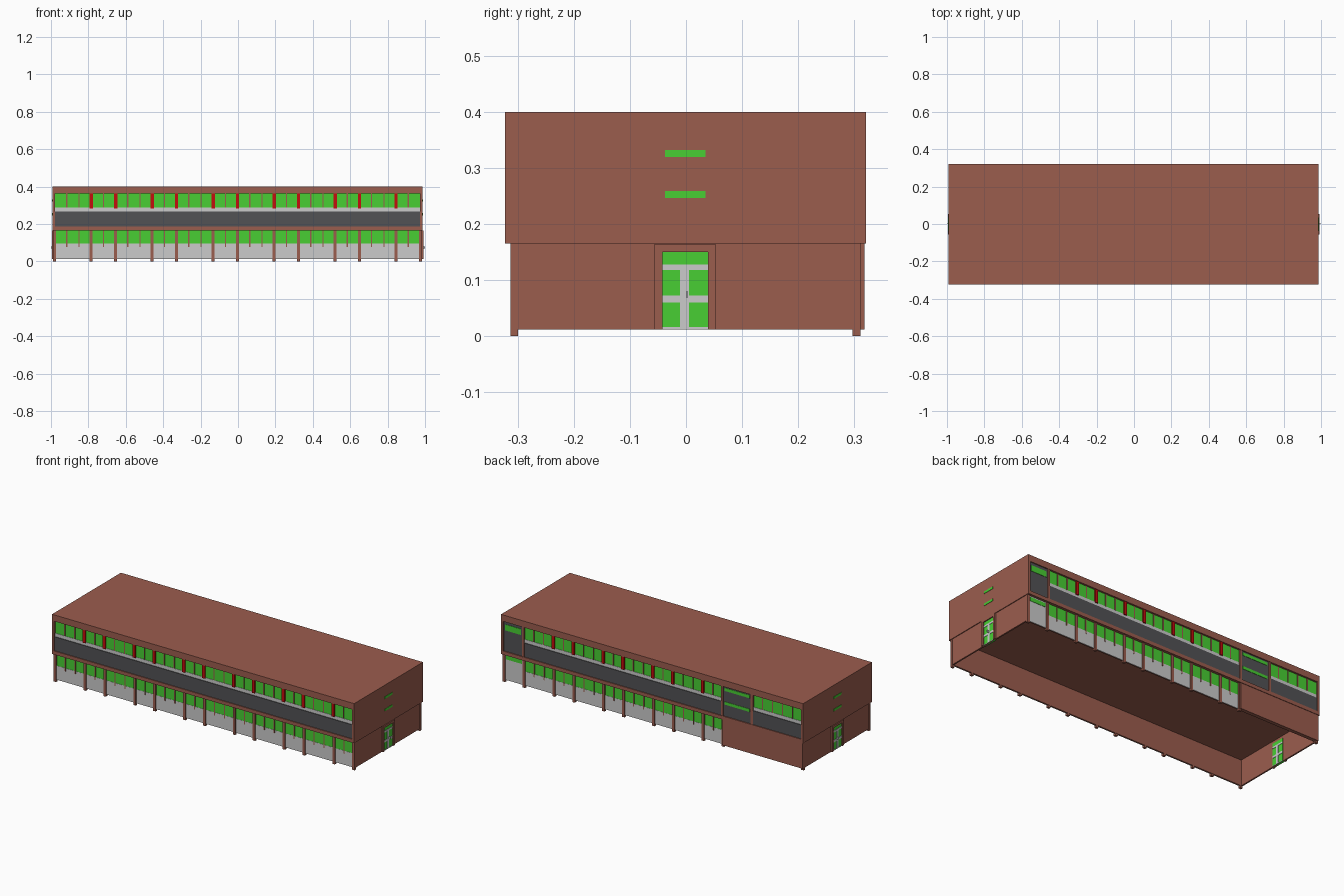
import bpy, bmesh
from mathutils import Matrix

if "Cube" in bpy.data.objects:
    bpy.data.objects.remove(bpy.data.objects["Cube"])

def material(name, r, g, b):
    m = bpy.data.materials.new(name)
    m.diffuse_color = (r, g, b, 1)
    m.use_nodes = True
    m.node_tree.nodes["Principled BSDF"].inputs["Base Color"].default_value = m.diffuse_color
    return m

BRICK = material("brick brown", 0.33, 0.109, 0.076)
GREEN = material("green glass", 0.065, 0.62, 0.034)
RED = material("red bar", 0.55, 0.004, 0.004)
LIGHT = material("light grey", 0.60, 0.60, 0.60)
DARK = material("dark grey", 0.085, 0.085, 0.09)

XC, YC = -0.0025, -0.001          # centre of the main block
HX, HY = 0.9895, 0.322            # half sizes of the main block
PITCH = 0.0652                    # window spacing

def gx(i):
    return XC + (i - 15) * PITCH

def part(name, mat, boxes):
    """One object made of boxes (x0, x1, y0, y1, z0, z1)."""
    bm = bmesh.new()
    for x0, x1, y0, y1, z0, z1 in boxes:
        c = Matrix.Translation(((x0 + x1) / 2, (y0 + y1) / 2, (z0 + z1) / 2))
        s = Matrix.Diagonal((abs(x1 - x0), abs(y1 - y0), abs(z1 - z0), 1))
        bmesh.ops.create_cube(bm, size=1, matrix=c @ s)
    me = bpy.data.meshes.new(name)
    bm.to_mesh(me)
    bm.free()
    me.materials.append(mat)
    bpy.context.collection.objects.link(bpy.data.objects.new(name, me))

# Upper storey: core plus projecting rims that leave the long sides recessed
CORE = 0.309
part("upper_block", BRICK, [(XC - HX, XC + HX, YC - CORE, YC + CORE, 0.165, 0.4)])
for side, s in (("front", -1), ("back", 1)):
    y0, y1 = YC + s * CORE, YC + s * HY
    part(side + "_rim", BRICK, [
        (XC - HX, XC + HX, y0, y1, 0.362, 0.4),
        (XC - HX, XC + HX, y0, y1, 0.165, 0.186),
        (XC - HX, XC - HX + 0.014, y0, y1, 0.186, 0.362),
        (XC + HX - 0.014, XC + HX, y0, y1, 0.186, 0.362)])

XL, XR = XC - HX + 0.014, XC + HX - 0.014
POSTS = [i for i in range(31) if i % 5 in (0, 3)]

def facade(side, s, spans, red, lower_from):
    """Windows, panels, bars and posts of one long side."""
    def box(a, b, d0, d1, z0, z1):
        return (a, b, YC + s * d0, YC + s * d1, z0, z1)

    def bar(i, w, d0, d1, z0, z1):
        return box(gx(i) - w, gx(i) + w, d0, d1, z0, z1)

    # upper band
    part(side + "_upper_glass", GREEN, [box(a, b, CORE, 0.311, 0.288, 0.362) for a, b in spans])
    part(side + "_sill_strip", LIGHT, [box(a, b, CORE, 0.313, 0.268, 0.288) for a, b in spans])
    part(side + "_spandrel_panel", DARK, [box(a, b, CORE, 0.317, 0.186, 0.268) for a, b in spans])
    inside = [i for i in range(1, 30) if any(a < gx(i) < b for a, b in spans)]
    part(side + "_upper_mullions", BRICK,
         [bar(i, 0.003, 0.311, 0.314, 0.288, 0.362) for i in inside if i not in red])
    part(side + "_red_bars", RED, [bar(i, 0.009, 0.311, 0.319, 0.284, 0.362) for i in red])
    # lower band
    x0 = gx(lower_from)
    part(side + "_lower_wall", BRICK, [box(XC - 0.98, XC + 0.98, 0.297, 0.304, 0.012, 0.165)])
    g_end = XR if s < 0 else gx(28)
    part(side + "_lower_glass", GREEN, [box(x0, g_end, 0.304, 0.306, 0.095, 0.165)])
    part(side + "_lower_panel", LIGHT, [box(x0, XR, 0.304, 0.307, 0.012, 0.095)])
    part(side + "_lower_mullions", BRICK,
         [bar(i, 0.003, 0.304, 0.309, 0.078, 0.165) for i in range(lower_from, 30)
          if i not in POSTS and i != 29 * (s > 0)])
    part(side + "_posts", BRICK,
         [bar(i, 0.008, 0.298, 0.312, 0, 0.165) for i in POSTS if i >= lower_from or i == 0])

facade("front", -1, [(XL, XR)], [i for i in POSTS if 0 < i < 30], 0)
facade("back", 1, [(XL, gx(5)), (gx(8), gx(28))], [i for i in POSTS if 10 <= i <= 25], 8)

# Back stair bays: dark panels with green slots, brown jambs
BY = YC + CORE
part("stair_bay_panels", DARK, [(gx(5), gx(8), BY, YC + 0.316, 0.186, 0.362),
                                (gx(28), XR, BY, YC + 0.316, 0.186, 0.362)])
part("stair_bay_slots", GREEN, [
    (gx(5) + 0.015, gx(8) - 0.015, BY, YC + 0.318, 0.336, 0.354),
    (gx(5) + 0.015, gx(8) - 0.015, BY, YC + 0.318, 0.255, 0.272),
    (gx(28) + 0.015, XR - 0.01, BY, YC + 0.318, 0.31, 0.345)])
part("stair_bay_jambs", BRICK, [(gx(i) - 0.007, gx(i) + 0.007, BY, YC + 0.32, 0.186, 0.362)
                                for i in (5, 8, 28)])
# Back ground floor: light bay with a green slot, and the blind brick wall
part("corner_bay_panel", LIGHT, [(gx(28), XR, YC + 0.304, YC + 0.307, 0.095, 0.165)])
part("corner_bay_slot", GREEN, [(gx(28) + 0.015, XR - 0.01, YC + 0.304, YC + 0.309, 0.135, 0.158)])
part("blind_wall", BRICK, [(XC - 0.985, gx(8), YC + 0.304, YC + 0.319, 0.012, 0.165)])

# Both ends: lower wall, slots and glazed double door
for side, s in (("left", -1), ("right", 1)):
    def end(d0, d1, y0, y1, z0, z1):
        a, b = XC + s * d0, XC + s * d1
        return (min(a, b), max(a, b), y0, y1, z0, z1)
    part(side + "_lower_wall", BRICK, [end(0.976, 0.985, YC - 0.312, YC + 0.312, 0.012, 0.165)])
    part(side + "_slots", GREEN, [end(HX, HX + 0.002, -0.037, 0.035, z, z + 0.013)
                                  for z in (0.246, 0.319)])
    part(side + "_door_frame", BRICK, [
        end(0.985, 0.993, -0.056, -0.042, 0.012, 0.164),
        end(0.985, 0.993, 0.039, 0.053, 0.012, 0.164),
        end(0.985, 0.993, -0.042, 0.039, 0.150, 0.164)])
    # glass shows on the outside and inside of the wall
    part(side + "_door_glass", GREEN, [end(0.974, 0.987, -0.042, 0.039, 0.012, 0.150)])
    rails = []
    for d0, d1 in ((0.972, 0.974), (0.987, 0.989)):
        rails += [end(d0, d1, -0.011, 0.005, 0.012, 0.118),
                  end(d0, d1, -0.042, 0.039, 0.118, 0.128),
                  end(d0, d1, -0.042, -0.011, 0.060, 0.073),
                  end(d0, d1, 0.005, 0.039, 0.060, 0.073),
                  end(d0, d1, -0.042, 0.039, 0.012, 0.016)]
    part(side + "_door_rails", LIGHT, rails)
    part(side + "_door_handle", LIGHT, [(s * 0.985, s * 1.0, 0.0, 0.004, 0.069, 0.080)])
